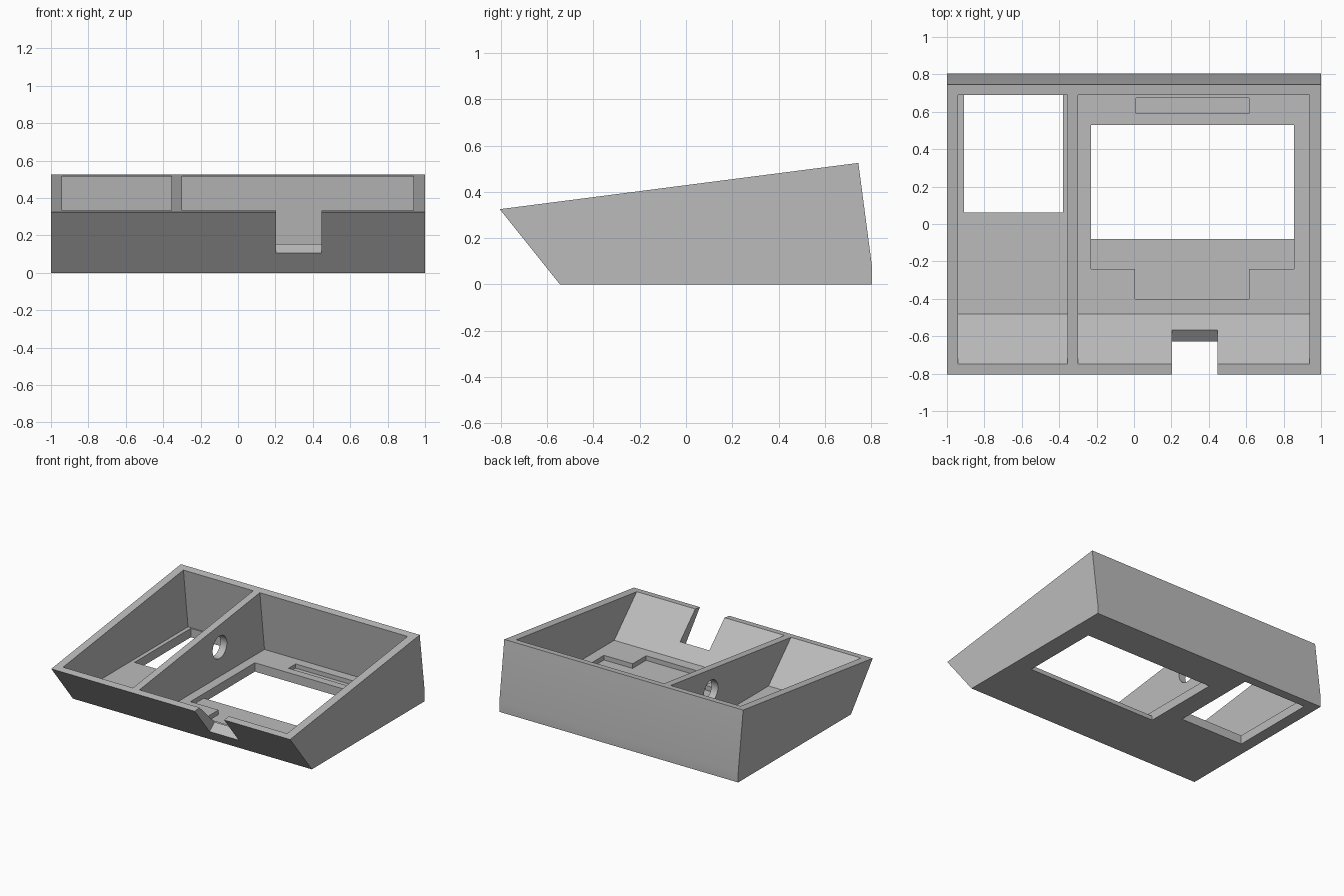
import bpy
import bmesh
from math import pi
from mathutils import Matrix, Vector

old = bpy.data.objects.get("Cube")
if old:
    bpy.data.objects.remove(old, do_unlink=True)

GREY = (0.5, 0.5, 0.5, 1.0)
mat = bpy.data.materials.new("plain grey")
mat.use_nodes = True
mat.diffuse_color = GREY
mat.node_tree.nodes["Principled BSDF"].inputs["Base Color"].default_value = GREY


def finish(name, bm):
    bmesh.ops.recalc_face_normals(bm, faces=bm.faces)
    mesh = bpy.data.meshes.new(name)
    bm.to_mesh(mesh)
    bm.free()
    mesh.materials.append(mat)
    obj = bpy.data.objects.new(name, mesh)
    bpy.context.scene.collection.objects.link(obj)
    return obj


def prism(name, points, low, high, axis):
    """Extrude a (y, z) outline along x, or an (x, y) outline along z."""
    bm = bmesh.new()
    place = (lambda a, b: (low, a, b)) if axis == "x" else (lambda a, b: (a, b, low))
    face = bm.faces.new([bm.verts.new(place(a, b)) for a, b in points])
    grown = bmesh.ops.extrude_face_region(bm, geom=[face])["geom"]
    step = Vector((high - low, 0, 0) if axis == "x" else (0, 0, high - low))
    bmesh.ops.translate(bm, vec=step, verts=[g for g in grown if isinstance(g, bmesh.types.BMVert)])
    return finish(name, bm)


def rect(x0, x1, y0, y1):
    return [(x0, y0), (x1, y0), (x1, y1), (x0, y1)]


def cut(target, cutter):
    cutter.hide_render = True
    mod = target.modifiers.new(cutter.name, "BOOLEAN")
    mod.operation = "DIFFERENCE"
    mod.solver = "EXACT"
    mod.object = cutter
    bpy.context.view_layer.objects.active = target
    bpy.ops.object.modifier_apply(modifier=mod.name)
    bpy.data.objects.remove(cutter, do_unlink=True)


FLOOR = 0.067

# Wedge-shaped outer body
case = prism("case_body", [(-0.805, 0.325), (-0.545, 0), (0.805, 0), (0.805, 0.07), (0.745, 0.525)],
             -1, 1, "x")

# Two open compartments, leaving the divider between them
cavity = [(-0.95, 0.53), (-0.48, FLOOR), (0.745, FLOOR), (0.66, 0.76)]
for name, x0, x1 in (("small_compartment", -0.94, -0.355), ("large_compartment", -0.30, 0.937)):
    cut(case, prism(name, cavity, x0, x1, "x"))

# Stepped recess and shallow slot in the floor
recess = [(-0.23, 0.53), (-0.23, -0.24), (0.005, -0.24), (0.005, -0.40),
          (0.615, -0.40), (0.615, -0.24), (0.855, -0.24), (0.855, 0.53)]
cut(case, prism("floor_recess", recess, 0.032, 0.1, "z"))
cut(case, prism("floor_slot", rect(0.01, 0.615, 0.59, 0.675), 0.035, 0.1, "z"))

# Openings through the floor
cut(case, prism("large_window", rect(-0.23, 0.855, -0.08, 0.53), -0.1, 0.1, "z"))
cut(case, prism("small_window", rect(-0.91, -0.38, 0.062, 0.735), -0.1, 0.1, "z"))

# Notch in the front wall
cut(case, prism("front_notch", [(-0.785, -0.02), (-0.55, 0.168), (-0.70, 0.45), (-1.1, 0.45)],
                0.202, 0.447, "x"))

# Round cable hole through the divider
bm = bmesh.new()
bmesh.ops.create_cone(bm, cap_ends=True, segments=40, radius1=0.085, radius2=0.085, depth=0.2,
                      matrix=Matrix.Translation((-0.328, 0.21, 0.288)) @ Matrix.Rotation(pi / 2, 4, "Y"))
cut(case, finish("cable_hole", bm))

# Smooth only the gentle bend in the back and the round hole
bpy.ops.object.select_all(action="DESELECT")
case.select_set(True)
bpy.context.view_layer.objects.active = case
bpy.ops.object.shade_smooth_by_angle(angle=pi / 9)
